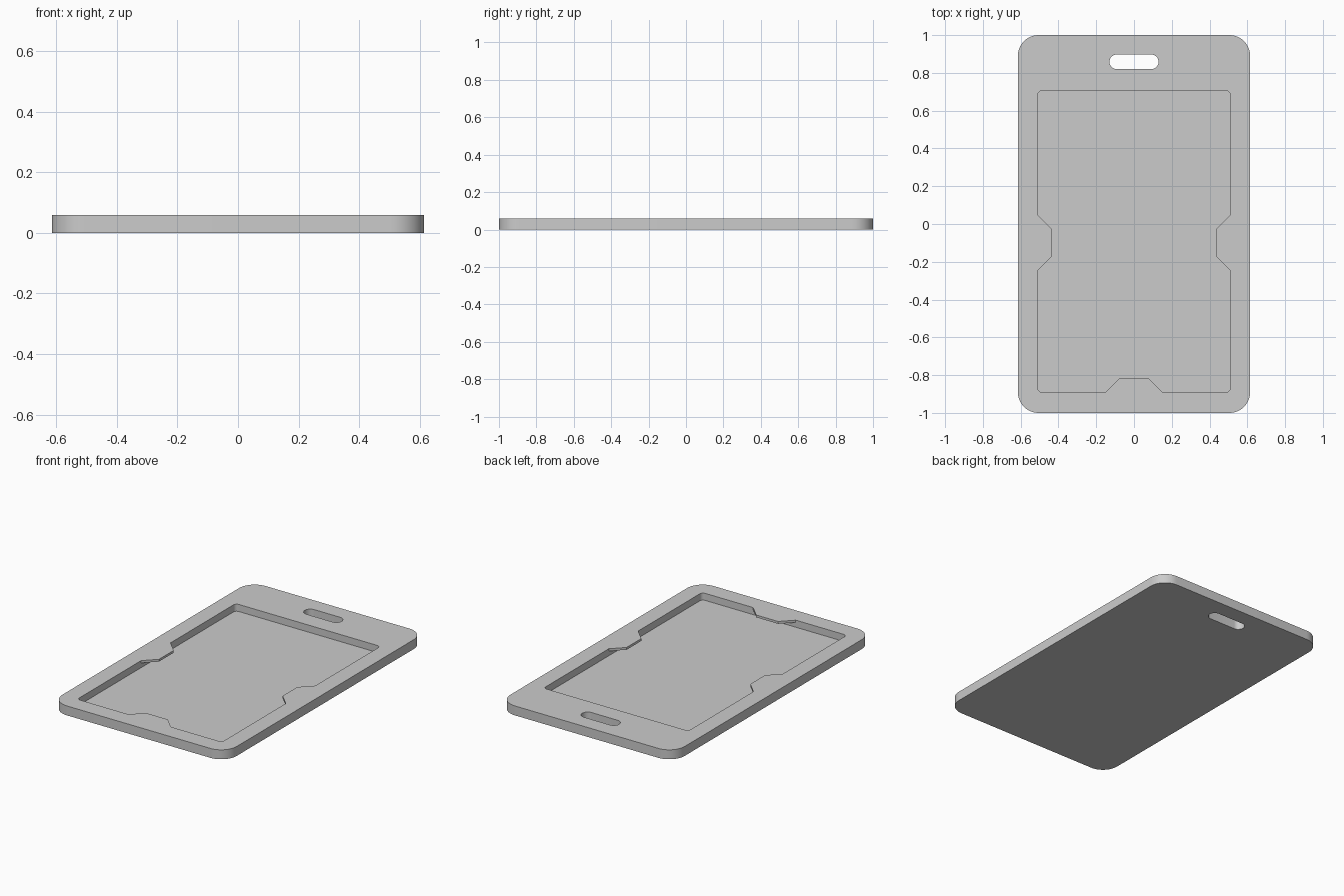
import bpy, bmesh
from math import pi
from mathutils import Vector

cube = bpy.data.objects.get("Cube")
if cube:
    bpy.data.objects.remove(cube, do_unlink=True)

grey = bpy.data.materials.new("light grey plastic")
grey.use_nodes = True
grey.diffuse_color = (0.6, 0.6, 0.6, 1)
grey.node_tree.nodes["Principled BSDF"].inputs["Base Color"].default_value = (0.6, 0.6, 0.6, 1)


def rounded(left, right, low, high, radius, steps):
    """Four corner arcs of a rounded rectangle, counter-clockwise from lower left."""
    centres = [(left + radius, low + radius), (right - radius, low + radius),
               (right - radius, high - radius), (left + radius, high - radius)]
    arcs = []
    for i, c in enumerate(centres):
        arcs.append([])
        for k in range(steps + 1):
            arm = Vector((radius, 0, 0))
            angle = pi + i * pi / 2 + k * pi / 2 / steps
            from mathutils import Matrix
            arm.rotate(Matrix.Rotation(angle, 3, "Z"))
            arcs[-1].append((c[0] + arm.x, c[1] + arm.y))
    return arcs


def prism(name, outline, bottom, top):
    """Extrude a closed outline between two heights."""
    bm = bmesh.new()
    face = bm.faces.new([bm.verts.new((x, y, bottom)) for x, y in outline])
    moved = bmesh.ops.extrude_face_region(bm, geom=[face])["geom"]
    bmesh.ops.translate(bm, vec=(0, 0, top - bottom),
                        verts=[v for v in moved if isinstance(v, bmesh.types.BMVert)])
    bmesh.ops.recalc_face_normals(bm, faces=bm.faces)
    mesh = bpy.data.meshes.new(name)
    bm.to_mesh(mesh)
    bm.free()
    mesh.materials.append(grey)
    obj = bpy.data.objects.new(name, mesh)
    bpy.context.collection.objects.link(obj)
    return obj


# Outer body, lanyard slot and the card pocket below the retaining tabs
HEIGHT, FLOOR, TAB_UNDER = 0.06, 0.015, 0.045
X, LOW, HIGH = 0.51, -0.89, 0.705
body = prism("card_holder", sum(rounded(-0.615, 0.615, -1, 1, 0.11, 12), []), 0, HEIGHT)
slot = prism("slot_cutter", sum(rounded(-0.13, 0.13, 0.82, 0.897, 0.0384, 10), []), -0.1, 0.2)
corners = rounded(-X, X, LOW, HIGH, 0.022, 5)
pocket = prism("pocket_cutter", sum(corners, []), FLOOR, TAB_UNDER)

# Pocket opening, notched around the three retaining tabs
bottom_tab = [(-0.15, LOW), (-0.077, -0.817), (0.077, -0.817), (0.15, LOW)]
right_tab = [(X, -0.247), (0.436, -0.173), (0.436, -0.025), (X, 0.049)]
left_tab = [(-x, y) for x, y in reversed(right_tab)]
outline = corners[0] + bottom_tab + corners[1] + right_tab + corners[2] + corners[3] + left_tab
opening = prism("opening_cutter", outline, TAB_UNDER - 0.01, 0.2)

# Cut the body and discard the cutters
bpy.context.view_layer.objects.active = body
body.select_set(True)
for cutter in (slot, pocket, opening):
    cutter.hide_render = True
    mod = body.modifiers.new(cutter.name, "BOOLEAN")
    mod.operation, mod.solver, mod.object = "DIFFERENCE", "EXACT", cutter
    bpy.ops.object.modifier_apply(modifier=mod.name)
    bpy.data.objects.remove(cutter, do_unlink=True)

# Clean seams left by the cuts and shade the rounded edges
bm = bmesh.new()
bm.from_mesh(body.data)
bmesh.ops.remove_doubles(bm, verts=bm.verts, dist=0.0002)
bmesh.ops.dissolve_limit(bm, angle_limit=0.02, verts=bm.verts, edges=bm.edges)
bm.to_mesh(body.data)
bm.free()
bpy.ops.object.shade_smooth_by_angle(angle=pi / 6)
